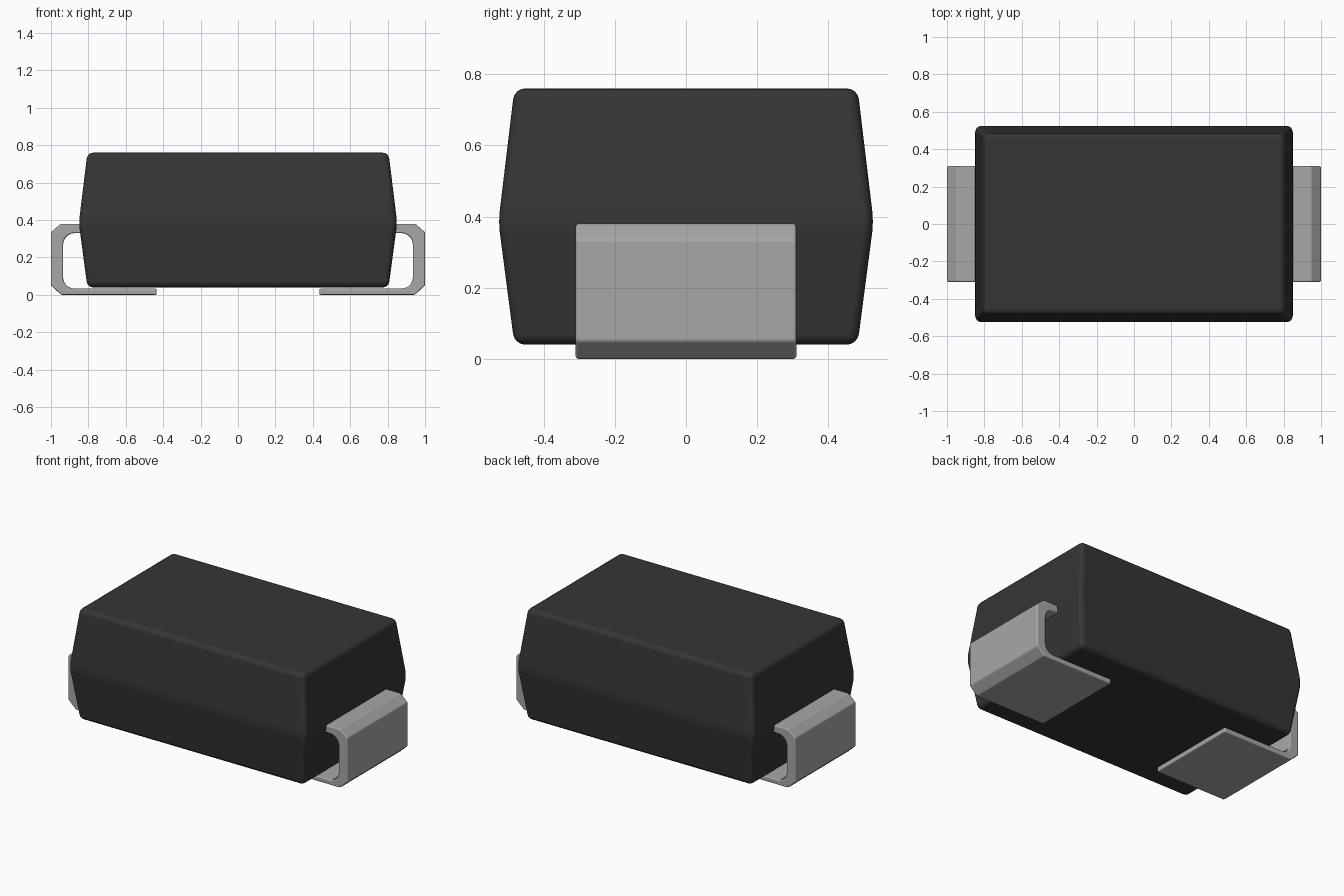
import bpy, bmesh, math

cube = bpy.data.objects.get("Cube")
if cube:
    bpy.data.objects.remove(cube, do_unlink=True)


def material(name, value, roughness):
    mat = bpy.data.materials.new(name)
    mat.use_nodes = True
    colour = (value, value, value, 1)
    mat.diffuse_color = colour
    bsdf = mat.node_tree.nodes["Principled BSDF"]
    bsdf.inputs["Base Color"].default_value = colour
    bsdf.inputs["Roughness"].default_value = roughness
    return mat


def loft(name, rings, mat, bevel, segments):
    """Join equal closed rings of points into a capped, bevelled solid."""
    bm = bmesh.new()
    loops = [[bm.verts.new(p) for p in ring] for ring in rings]
    n = len(loops[0])
    for a, b in zip(loops, loops[1:]):
        for i in range(n):
            j = (i + 1) % n
            bm.faces.new((a[i], a[j], b[j], b[i]))
    bm.faces.new(loops[0][::-1])
    bm.faces.new(loops[-1])
    bmesh.ops.recalc_face_normals(bm, faces=bm.faces)
    mesh = bpy.data.meshes.new(name)
    bm.to_mesh(mesh)
    bm.free()
    mesh.materials.append(mat)
    obj = bpy.data.objects.new(name, mesh)
    bpy.context.collection.objects.link(obj)
    mod = obj.modifiers.new("soft_edges", 'BEVEL')
    mod.width = bevel
    mod.segments = segments
    mod.limit_method = 'ANGLE'
    mod.angle_limit = math.radians(14)
    mod.harden_normals = True
    bpy.ops.object.select_all(action='DESELECT')
    obj.select_set(True)
    bpy.context.view_layer.objects.active = obj
    bpy.ops.object.shade_smooth_by_angle(angle=math.radians(35))
    return obj


def rectangle(hx, hy, z):
    return [(-hx, -hy, z), (hx, -hy, z), (hx, hy, z), (-hx, hy, z)]


def arc(cx, cz, r, start, end, steps=6):
    angles = [math.radians(start + (end - start) * i / steps) for i in range(steps + 1)]
    return [(cx + r * math.cos(a), cz + r * math.sin(a)) for a in angles]


black = material("black plastic", 0.036, 0.6)
metal = material("grey metal", 0.39, 0.5)

# Moulded body, widest at the waist
loft("body", [rectangle(0.805, 0.482, 0.04), rectangle(0.851, 0.527, 0.385),
              rectangle(0.805, 0.482, 0.76)], black, 0.03, 4)

# Folded terminals: out of the waist, down the side and under the body
profile = [(0.78, 0.38), (0.948, 0.38), (1.0, 0.335), (1.0, 0.05), (0.945, 0.0),
           (0.435, 0.0), (0.435, 0.034)]
profile += arc(0.875, 0.094, 0.06, -90, 0)
profile += arc(0.875, 0.27, 0.06, 0, 90)
profile += [(0.78, 0.33)]
for name, side in (("left_terminal", 1), ("right_terminal", -1)):
    rings = [[(side * x, y, z) for x, z in profile] for y in (-0.31, 0.31)]
    loft(name, rings, metal, 0.008, 2)
